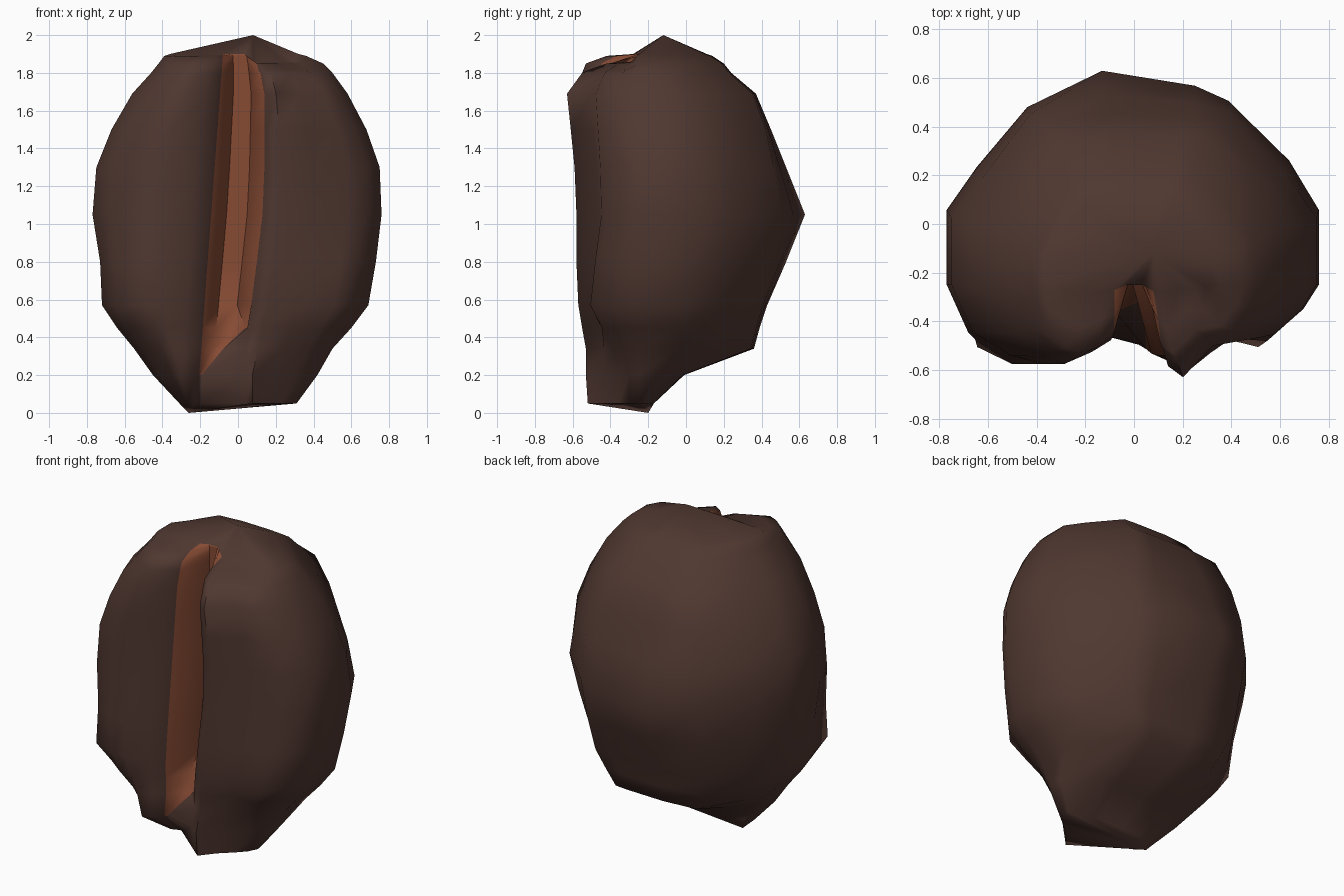
import bpy
import bmesh
import math

default_cube = bpy.data.objects.get("Cube")
if default_cube:
    bpy.data.objects.remove(default_cube, do_unlink=True)


def make_material(name, colour):
    material = bpy.data.materials.new(name)
    material.diffuse_color = colour
    material.use_nodes = True
    shader = material.node_tree.nodes["Principled BSDF"]
    shader.inputs["Base Color"].default_value = colour
    return material


def mix(start, end, amount):
    return start + (end - start) * amount


# Levels: height, right side, left side, back, front,
# left groove lip, floor width share, floor depth share, cheek fullness
levels = [
    (.05, -.31, .31, -.17, -.52, .04, .1, .7, .4),
    (.2, -.45, .42, -.01, -.53, .02, .05, .68, .35),
    (.34, -.55, .5, .36, -.53, .04, .5, .4, .5),
    (.45, -.64, .6, .39, -.55, .05, .95, .2, .65),
    (.57, -.72, .69, .43, -.57, .07, .7, 0, .8),
    (.8, -.73, .73, .53, -.58, .1, .7, 0, .7),
    (1.05, -.77, .76, .63, -.58, .13, .7, 0, .6),
    (1.3, -.75, .75, .53, -.59, .14, .7, 0, .6),
    (1.5, -.67, .68, .45, -.61, .14, .7, 0, .6),
    (1.69, -.56, .58, .37, -.63, .14, .7, 0, .6),
    (1.8, -.46, .5, .24, -.55, .12, .7, 0, .6),
    (1.85, -.42, .45, .2, -.53, .11, .7, 0, .6),
    (1.89, -.39, .36, .14, -.42, .1, .7, 0, .6),
    (1.9, -.36, .32, .11, -.28, .08, .7, 0, .6),
]

# Back outline shares: sideways, then backwards
back_left = [(1, .35), (.84, .58), (.51, .86), (.33, .93)]
back_right = [(.17, 1), (.57, .83), (.84, .55), (1, .35)]
middle = -.25
groove_start = len(back_left) + len(back_right) + 5


def cross_section(level):
    """One closed outline, running from the left side round the back."""
    height, right, left, back, front, lip_left, width, depth, cheek = level
    lip_right = mix(-.22, -.08, height / 1.89)
    # The right lobe is shallower and tucks under at its foot
    front_right = max(front, -.575) + max(0, .2 - height) * 1.4
    # The left lobe ends a little lower at the crown
    height_left = height - .04 if height > 1.82 else height
    lobe_right = [(1, 0), (.86, cheek), (.6, min(1, cheek + .3)),
                  (.41, 1), (.17, .85), (0, .7)]
    lobe_left = [(0, .88), (.14, 1), (.42, .66), (.71, cheek), (.9, cheek / 2)]
    # The back grows squarer away from the waist
    square = min(.8, abs(height - 1.05) * 1.6)
    ring = []
    for side, shares in ((left, back_left), (right, back_right)):
        for a, b in shares:
            b = mix(b, 1, square) if b > .8 else b
            ring.append((side * a, mix(middle, back, b), height))
    for a, b in lobe_right:
        ring.append((mix(lip_right, right, a), mix(middle, front_right, b), height))
    for a in (min(.3, width / 2), width):
        ring.append((mix(lip_right, lip_left, a), mix(middle, front_right, depth), height))
    for a, b in lobe_left:
        ring.append((mix(lip_left, left, a), mix(middle, front, b), height_left))
    ring.append((left, middle, height))
    return ring


# Bean body lofted through the levels, with the groove coloured by column
bm = bmesh.new()
rings = [[bm.verts.new(point) for point in cross_section(level)] for level in levels]
count = len(rings[0])
for index, (lower, upper) in enumerate(zip(rings, rings[1:])):
    base = levels[index][0]
    for i in range(count):
        j = (i + 1) % count
        face = bm.faces.new((lower[i], lower[j], upper[j], upper[i]))
        column = i - groove_start
        floor = column in (0, 1) and base > .1
        wall = column == 2 and base > .4
        face.material_index = 1 if floor or wall else 0

# Crown and lower tip
for ring, tip in ((rings[-1], (.08, -.12, 2)), (rings[0], (-.26, -.2, 0))):
    point = bm.verts.new(tip)
    for i in range(count):
        bm.faces.new((ring[i], ring[(i + 1) % count], point))
bmesh.ops.recalc_face_normals(bm, faces=bm.faces)

mesh = bpy.data.meshes.new("bean_body")
bm.to_mesh(mesh)
bm.free()
mesh.materials.append(make_material("dark_brown", (.080, .039, .030, 1)))
mesh.materials.append(make_material("russet_groove", (.24, .07, .034, 1)))
bean = bpy.data.objects.new("bean_body", mesh)
bpy.context.collection.objects.link(bean)

# Soft shading with crisp groove lips
bpy.ops.object.select_all(action="DESELECT")
bean.select_set(True)
bpy.context.view_layer.objects.active = bean
bpy.ops.object.shade_smooth_by_angle(angle=math.radians(66))
